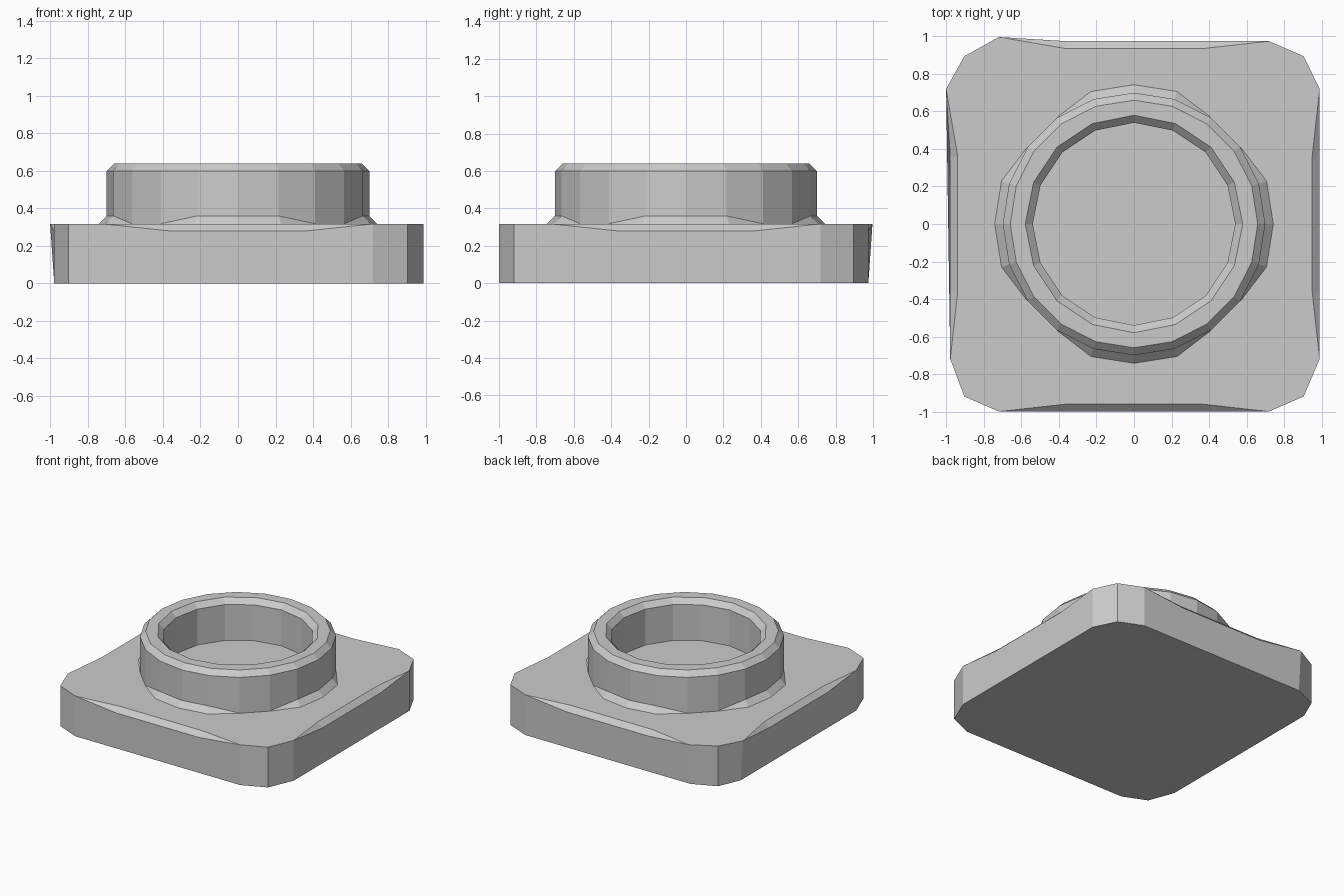
import bpy, bmesh
from math import sin, cos, pi, radians
from mathutils import Vector

if "Cube" in bpy.data.objects:
    bpy.data.objects.remove(bpy.data.objects["Cube"])

GREY = (0.6, 0.6, 0.6, 1)
mat = bpy.data.materials.new("plain grey")
mat.use_nodes = True
mat.diffuse_color = GREY
mat.node_tree.nodes["Principled BSDF"].inputs["Base Color"].default_value = GREY

TOP = 0.317


def finish(bm, name):
    bmesh.ops.recalc_face_normals(bm, faces=bm.faces)
    mesh = bpy.data.meshes.new(name)
    bm.to_mesh(mesh)
    bm.free()
    mesh.materials.append(mat)
    obj = bpy.data.objects.new(name, mesh)
    bpy.context.collection.objects.link(obj)
    return obj


# Base plate: square with three-point corners, going counter-clockwise
outline = []
for sx, sy in ((1, -1), (1, 1), (-1, 1), (-1, -1)):
    ex = 0.99 if sx > 0 else 0.98
    ey = 0.975 if sy > 0 else 1.0
    corner = [(0.72 * sx, ey * sy), (0.905 * sx, (ey - 0.08) * sy), (ex * sx, 0.72 * sy)]
    outline += corner if sx * sy < 0 else corner[::-1]

bm = bmesh.new()
low = [bm.verts.new((x, y, 0)) for x, y in outline]
high = []
for i, (x, y) in enumerate(outline):
    flare = 0.022 if i in (6, 8) else 0          # back corner leans outward
    high.append(bm.verts.new((x - flare * (i == 8), y + flare * (i == 6), TOP)))

rim = []
for i in range(len(outline)):
    j = (i + 1) % len(outline)
    rim.append(high[i])
    if i % 3 != 2:
        bm.faces.new((low[i], low[j], high[j], high[i]))
        continue
    # Long side: bevel that fades out towards the corners
    p, q = high[i].co, high[j].co
    inward = Vector((-(q - p).y, (q - p).x, 0)).normalized()
    outer, inner = [], []
    for t in (0.25, 0.75):
        spot = Vector(outline[i]).lerp(Vector(outline[j]), t).to_3d()
        outer.append(bm.verts.new(spot + Vector((0, 0, TOP - 0.038))))
        inner.append(bm.verts.new(spot + inward * 0.04 + Vector((0, 0, TOP))))
    bm.faces.new((low[i], low[j], high[j], outer[1], outer[0], high[i]))
    bm.faces.new((high[i], outer[0], inner[0]))
    bm.faces.new((outer[0], outer[1], inner[1], inner[0]))
    bm.faces.new((outer[1], high[j], inner[1]))
    rim += inner
bm.faces.new(rim)
bm.faces.new(low[::-1])
finish(bm, "base_plate")


# Collar: 20-sided outside, 16-sided bore, bevelled on both rims
def ring(bm, sides, radius, z):
    return [bm.verts.new((radius * cos(2 * pi * k / sides),
                          radius * sin(2 * pi * k / sides), z)) for k in range(sides)]


def bridge(bm, a, b):
    n = len(a)
    for k in range(n):
        bm.faces.new((a[k], a[(k + 1) % n], b[(k + 1) % n], b[k]))


bm = bmesh.new()
outside = [ring(bm, 20, r, z) for r, z in ((0.7, TOP), (0.7, 0.6), (0.66, 0.64))]
bore = [ring(bm, 16, r, z) for r, z in ((0.58, 0.64), (0.54, 0.6), (0.54, TOP))]
for loops in (outside, bore):
    for a, b in zip(loops, loops[1:]):
        bridge(bm, a, b)

# Flat top between the two different side counts, one quarter at a time
for q in range(4):
    big = [outside[-1][(5 * q + k) % 20] for k in range(6)]
    small = [bore[0][(4 * q + k) % 16] for k in range(5)]
    bm.faces.new(big + small[::-1])
finish(bm, "collar")

# Foot fillets: one on each of the four sides, fading to nothing at its ends
bm = bmesh.new()
for q in range(4):
    up, out = [], []
    for a in (-36, -18, 0, 18, 36):
        size = 0.043 if abs(a) < 30 else 0.001
        ang = radians(a + 90 * q)
        d = Vector((cos(ang), sin(ang), 0))
        up.append(bm.verts.new(d * 0.7 + Vector((0, 0, TOP + size))))
        out.append(bm.verts.new(d * (0.7 + size) + Vector((0, 0, TOP))))
    for k in range(4):
        bm.faces.new((out[k], out[k + 1], up[k + 1], up[k]))
finish(bm, "collar_fillets")
